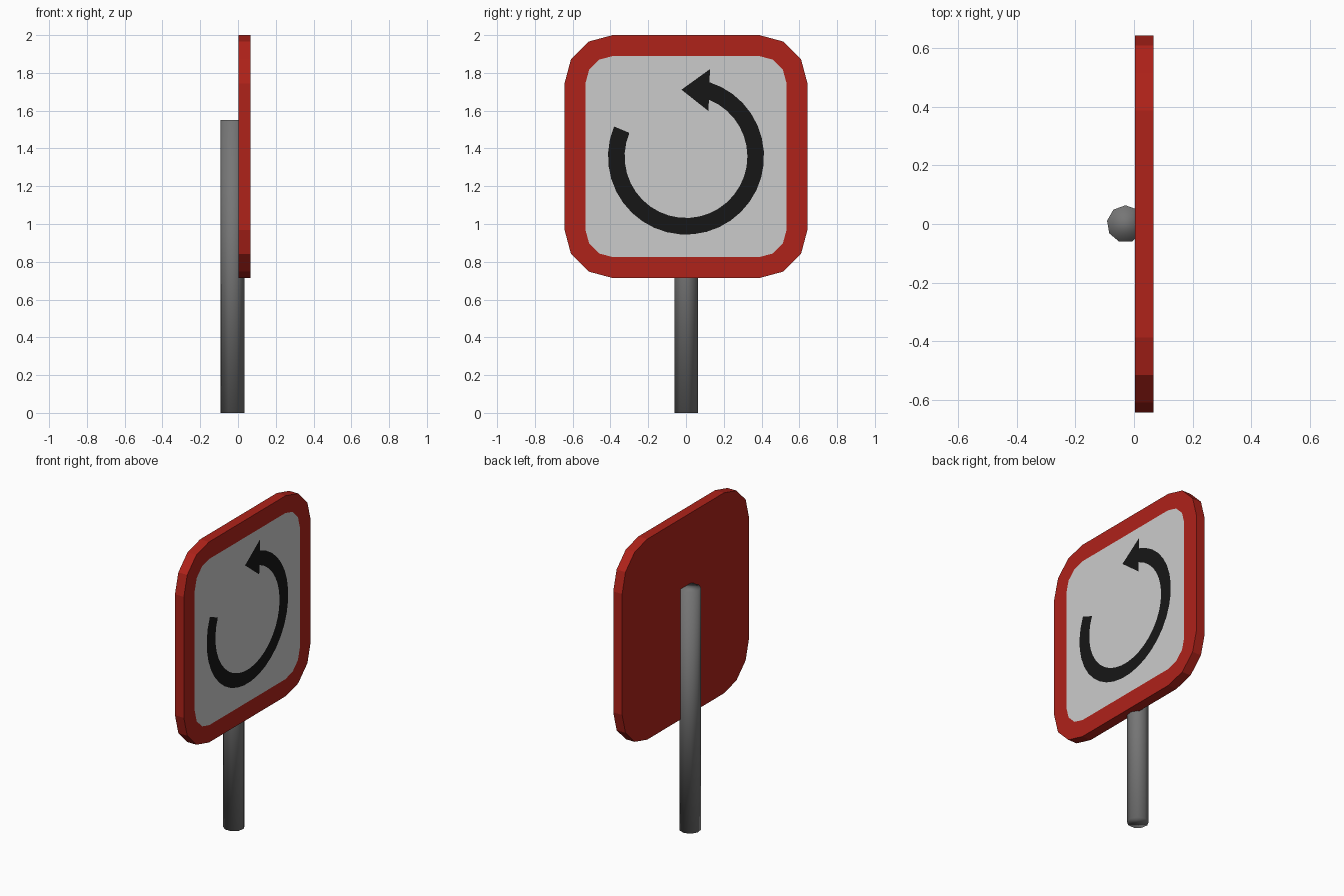
import bpy, bmesh
from math import sin, cos, radians

if "Cube" in bpy.data.objects:
    bpy.data.objects.remove(bpy.data.objects["Cube"])

ZC = 1.357            # height of the sign centre
BACK, FRONT = 0.003, 0.066


def material(name, rgb):
    m = bpy.data.materials.new(name)
    m.diffuse_color = (*rgb, 1)
    m.use_nodes = True
    m.node_tree.nodes["Principled BSDF"].inputs["Base Color"].default_value = m.diffuse_color
    return m


def finish(bm, name, mat):
    bmesh.ops.recalc_face_normals(bm, faces=bm.faces)
    me = bpy.data.meshes.new(name)
    bm.to_mesh(me)
    bm.free()
    me.materials.append(mat)
    ob = bpy.data.objects.new(name, me)
    bpy.context.collection.objects.link(ob)
    return ob


def rounded_square(bm, x, c, r):
    """Counter-clockwise ring seen from +x: 3-segment corners of radius r."""
    pts = []
    for k, (sy, sz) in enumerate([(1, 1), (-1, 1), (-1, -1), (1, -1)]):
        for i in range(4):
            a = radians(90 * k + 30 * i)
            pts.append(bm.verts.new((x, sy * c + r * cos(a), ZC + sz * c + r * sin(a))))
    return pts


def bridge(bm, a, b):
    n = len(a)
    for i in range(n):
        j = (i + 1) % n
        bm.faces.new((a[i], a[j], b[j], b[i]))


red = material("red", (0.43, 0.016, 0.01))
white = material("white", (0.8, 0.8, 0.8))
black = material("black", (0.008, 0.008, 0.008))
grey = material("grey", (0.18, 0.18, 0.18))

# Red plate: back, edge and front border
bm = bmesh.new()
back = rounded_square(bm, BACK, 0.388, 0.255)
front = rounded_square(bm, FRONT, 0.388, 0.255)
inner = rounded_square(bm, FRONT, 0.385, 0.148)
bm.faces.new(back[::-1])
bridge(bm, back, front)
bridge(bm, front, inner)
finish(bm, "sign_plate", red)

# White panel filling the border
bm = bmesh.new()
bm.faces.new(rounded_square(bm, FRONT, 0.385, 0.148))
panel = finish(bm, "sign_panel", white)

# Black circular arrow: curved band plus triangular head
bm = bmesh.new()
X, N = FRONT + 0.0012, 28
R_IN, R_OUT = 0.325, 0.413
prev = None
for i in range(N + 1):
    t = i / N
    pair = []
    for r, end in ((R_IN, 428), (R_OUT, 433)):
        a = radians(157.3 + (end - 157.3) * t)
        pair.append(bm.verts.new((X, r * cos(a), ZC + r * sin(a))))
    if prev:
        bm.faces.new((prev[0], prev[1], pair[1], pair[0]))
    prev = pair
head = [(-0.024, 1.711), (0.119, 1.598), (0.127, 1.82)]
bm.faces.new([bm.verts.new((X, y, z)) for y, z in head])
arrow = finish(bm, "arrow", black)

# Make the flat sheets face outwards (+x)
for ob in (panel, arrow):
    for p in ob.data.polygons:
        if p.normal.x < 0:
            p.flip()

# Nine-sided post behind the plate
bm = bmesh.new()
rings = [[bm.verts.new((-0.029 + 0.064 * cos(radians(90 + 40 * i)),
                        0.064 * sin(radians(90 + 40 * i)), z)) for i in range(9)]
         for z in (0, 1.55)]
bridge(bm, rings[0], rings[1])
bm.faces.new(rings[0][::-1])
bm.faces.new(rings[1])
post = finish(bm, "post", grey)
post.data.polygons.foreach_set("use_smooth", [True] * len(post.data.polygons))
